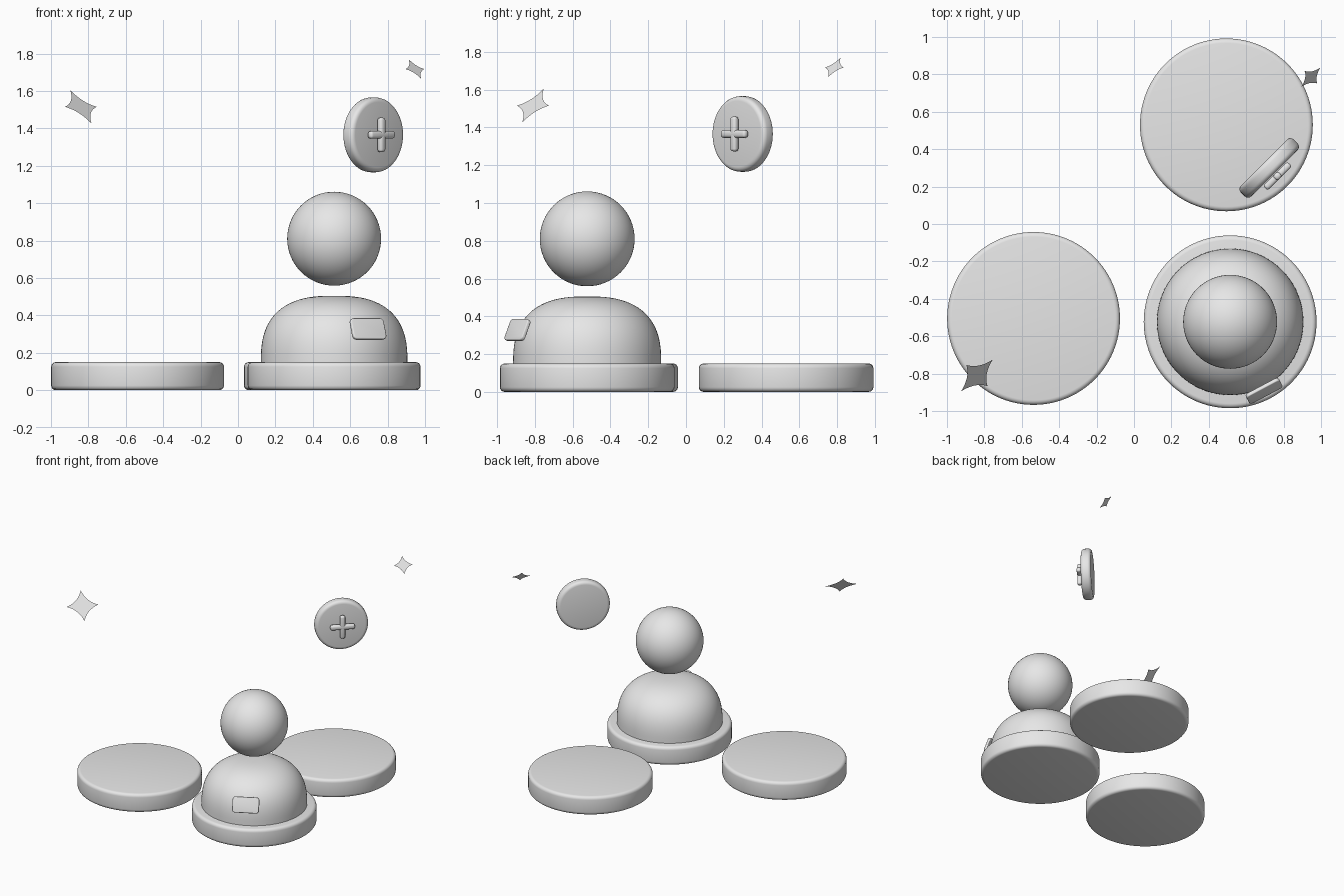
import bpy, bmesh, math
from mathutils import Matrix, Vector

if "Cube" in bpy.data.objects:
    bpy.data.objects.remove(bpy.data.objects["Cube"])

grey = bpy.data.materials.new("light_grey")
grey.diffuse_color = (0.8, 0.8, 0.8, 1)
grey.use_nodes = True
grey.node_tree.nodes["Principled BSDF"].inputs["Base Color"].default_value = grey.diffuse_color


def frame(centre, yaw, lean):
    """Local x runs sideways, y runs up the face, z points out of it."""
    return (Matrix.Translation(centre) @ Matrix.Rotation(math.radians(yaw), 4, 'Z')
            @ Matrix.Rotation(math.radians(90 - lean), 4, 'X'))


def finish(name, bm, matrix, bevel=0.0, segments=4, smooth=True):
    mesh = bpy.data.meshes.new(name)
    bm.to_mesh(mesh)
    bm.free()
    mesh.materials.append(grey)
    ob = bpy.data.objects.new(name, mesh)
    bpy.context.collection.objects.link(ob)
    ob.matrix_world = matrix
    bpy.ops.object.select_all(action='DESELECT')
    ob.select_set(True)
    bpy.context.view_layer.objects.active = ob
    if bevel:
        mod = ob.modifiers.new("rounded_edges", 'BEVEL')
        mod.width, mod.segments = bevel, segments
        mod.limit_method, mod.angle_limit = 'ANGLE', math.radians(40)
        bpy.ops.object.modifier_apply(modifier=mod.name)
    if smooth:
        bpy.ops.object.shade_smooth_by_angle(angle=math.radians(35))
    return ob


def disc(name, matrix, radius, height, bevel):
    bm = bmesh.new()
    bmesh.ops.create_cone(bm, cap_ends=True, segments=96, radius1=radius,
                          radius2=radius, depth=height)
    return finish(name, bm, matrix, bevel)


def box(name, matrix, size, corner, bevel):
    """Box with rounded outline corners and softened rims."""
    bm = bmesh.new()
    bmesh.ops.create_cube(bm, size=1, matrix=Matrix.Diagonal((*size, 1)))
    if corner:
        edges = [e for e in bm.edges
                 if abs(e.verts[0].co.z - e.verts[1].co.z) > size[2] * 0.5]
        bmesh.ops.bevel(bm, geom=edges, offset=corner, segments=5,
                        profile=0.5, affect='EDGES')
    return finish(name, bm, matrix, bevel, 3)


def star(name, centre, size):
    """Flat four-pointed sparkle with inward-curved sides."""
    bm = bmesh.new()
    tips = [Vector((math.cos(a), math.sin(a), 0)) * size
            for a in (i * math.pi / 2 for i in range(4))]
    outline = []
    for i, a in enumerate(tips):
        b = tips[(i + 1) % 4]
        c = (a + b) * 0.25
        for k in range(8):
            t = k / 8
            outline.append(a * (1 - t) ** 2 + c * 2 * t * (1 - t) + b * t * t)
    hub = bm.verts.new((0, 0, 0))
    ring = [bm.verts.new(p) for p in outline]
    for i, v in enumerate(ring):
        bm.faces.new((hub, v, ring[(i + 1) % len(ring)]))
    return finish(name, bm, frame(centre, 45, 42), smooth=False)


# Three floor platforms
FX, FY = 0.514, -0.523
for name, x, y in (("left_platform", -0.537, -0.505),
                   ("rear_platform", 0.494, 0.53),
                   ("figure_platform", FX, FY)):
    disc(name, Matrix.Translation((x, y, 0.075)), 0.462, 0.15, 0.025)

# Figure body: superellipse dome turned about its axis
bm = bmesh.new()
N, P, SEG = 28, 2 / 2.6, 96
rings = []
for i in range(N):
    a = math.pi / 2 * i / N
    r, z = 0.392 * math.cos(a) ** P, 0.15 + 0.355 * math.sin(a) ** P
    rings.append([bm.verts.new((r * math.cos(2 * math.pi * k / SEG),
                                r * math.sin(2 * math.pi * k / SEG), z))
                  for k in range(SEG)])
for low, high in zip(rings, rings[1:]):
    for k in range(SEG):
        j = (k + 1) % SEG
        bm.faces.new((low[k], low[j], high[j], high[k]))
bm.faces.new(rings[-1])
bm.faces.new(rings[0][::-1])
finish("body", bm, Matrix.Translation((FX, FY, 0)))

# Figure head
bm = bmesh.new()
bmesh.ops.create_uvsphere(bm, u_segments=64, v_segments=32, radius=0.251)
finish("head", bm, Matrix.Translation((FX, FY, 0.81)))

# Name tag on the chest
box("chest_tag", frame((0.695, -0.892, 0.327), 28, 22), (0.2, 0.12, 0.022), 0.022, 0.006)

# Floating badge with a plus sign
badge = frame((0.723, 0.3, 1.365), 45, 0)
disc("badge", badge, 0.2, 0.08, 0.025)
for name, size in (("plus_bar_across", (0.184, 0.04, 0.036)),
                   ("plus_bar_upright", (0.04, 0.184, 0.036))):
    box(name, badge @ Matrix.Translation((0, 0, 0.062)), size, 0, 0.014)

# Sparkles
star("large_sparkle", (-0.84, -0.81, 1.515), 0.12)
star("small_sparkle", (0.946, 0.785, 1.717), 0.071)
